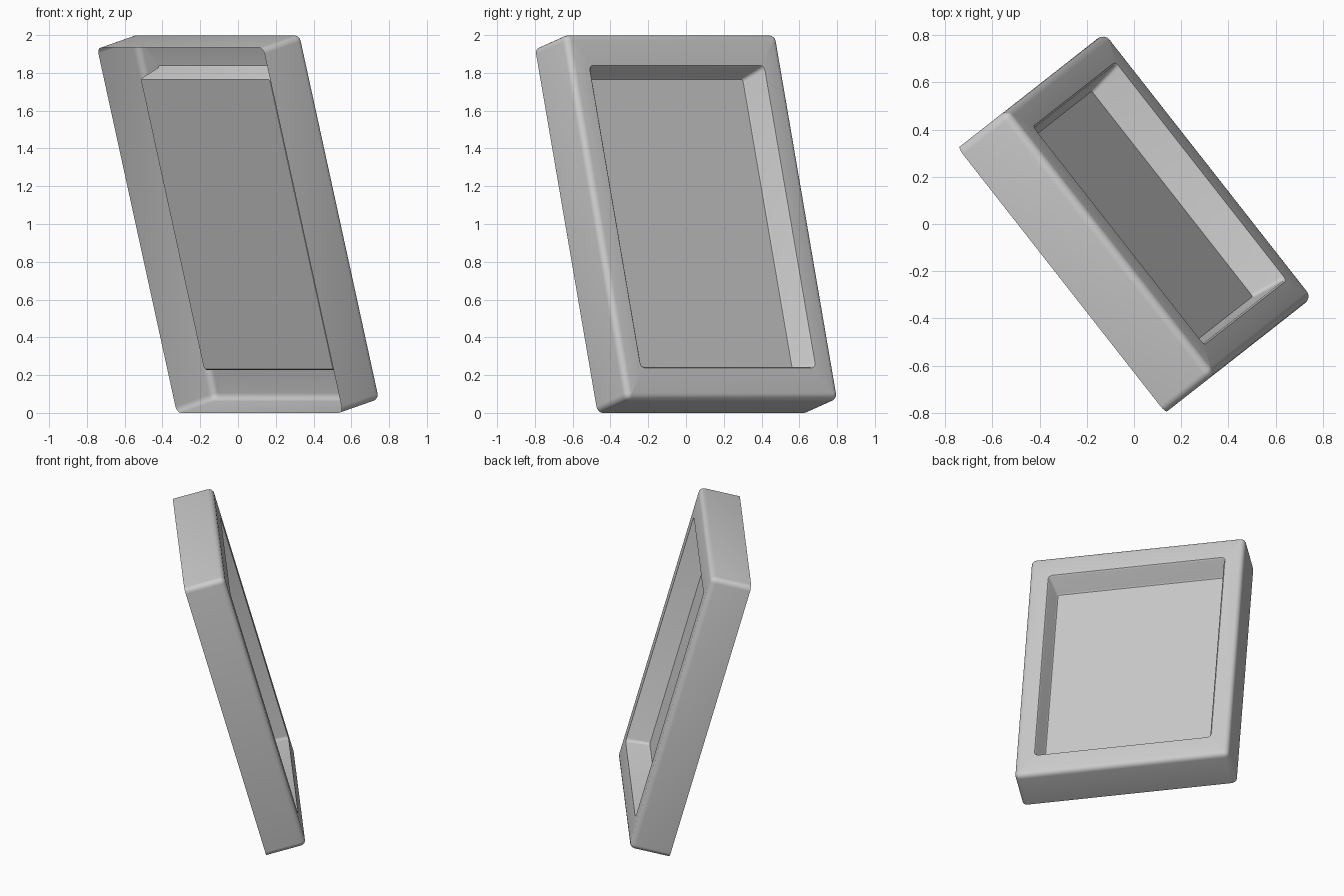
import bpy, bmesh
from math import sin, cos, pi, radians
from mathutils import Matrix, Vector

if "Cube" in bpy.data.objects:
    bpy.data.objects.remove(bpy.data.objects["Cube"])

W, H, T = 1.425, 2.007, 0.27      # width, height, thickness of the shell
R = 0.035                         # outer rounding
MU, MV = 0.132, 0.18              # rim widths at the sides and at top/bottom
DEPTH, TAPER, B = 0.152, 0.02, 0.008


def ring(bm, w, h, r, z, seg=4):
    """Rounded rectangle loop of vertices."""
    verts = []
    for k, (sx, sy) in enumerate([(1, 1), (-1, 1), (-1, -1), (1, -1)]):
        cx, cy = sx * (w / 2 - r), sy * (h / 2 - r)
        for i in range(seg + 1):
            a = k * pi / 2 + i / seg * pi / 2
            verts.append(bm.verts.new((cx + r * cos(a), cy + r * sin(a), z)))
    return verts


bm = bmesh.new()
loops = []

# Outer walls (open at the rear) and rounded front edge
loops.append(ring(bm, W, H, R, -T / 2))
for i in range(5):
    a = i / 4 * pi / 2
    d = R * (1 - cos(a)) * 0.98
    loops.append(ring(bm, W - 2 * d, H - 2 * d, R - d, T / 2 - R + R * sin(a)))

# Rim, then tapered pocket walls down to the floor
ow, oh = W - 2 * MU, H - 2 * MV
loops.append(ring(bm, ow + 2 * B, oh + 2 * B, 0.028, T / 2))
loops.append(ring(bm, ow, oh, 0.02, T / 2 - B))
fw, fh = ow - 2 * TAPER, oh - 2 * TAPER
loops.append(ring(bm, fw, fh, 0.02, T / 2 - DEPTH + B))
loops.append(ring(bm, fw - 2 * B, fh - 2 * B, 0.012, T / 2 - DEPTH))

for a, b in zip(loops, loops[1:]):
    n = len(a)
    for i in range(n):
        j = (i + 1) % n
        bm.faces.new((a[i], a[j], b[j], b[i]))
bm.faces.new(loops[-1])           # pocket floor

# Lean the tray: width, height and facing directions
heading, tilt = radians(51.9), radians(15.5)
u = Vector((-cos(heading), sin(heading), 0))
n = Vector((sin(heading) * cos(tilt), cos(heading) * cos(tilt), sin(tilt)))
v = n.cross(u)
bm.transform(Matrix((u, v, n)).transposed().to_4x4())

# Centre on the origin and stand on the ground
lo = [min(p.co[k] for p in bm.verts) for k in range(3)]
hi = [max(p.co[k] for p in bm.verts) for k in range(3)]
shift = Vector((-(lo[0] + hi[0]) / 2, -(lo[1] + hi[1]) / 2, -lo[2]))
bmesh.ops.translate(bm, verts=bm.verts, vec=shift)

mesh = bpy.data.meshes.new("recessed_tray")
bm.to_mesh(mesh)
bm.free()
tray = bpy.data.objects.new("recessed_tray", mesh)
bpy.context.collection.objects.link(tray)
bpy.context.view_layer.objects.active = tray
tray.select_set(True)
bpy.ops.object.shade_smooth_by_angle(angle=radians(40))
